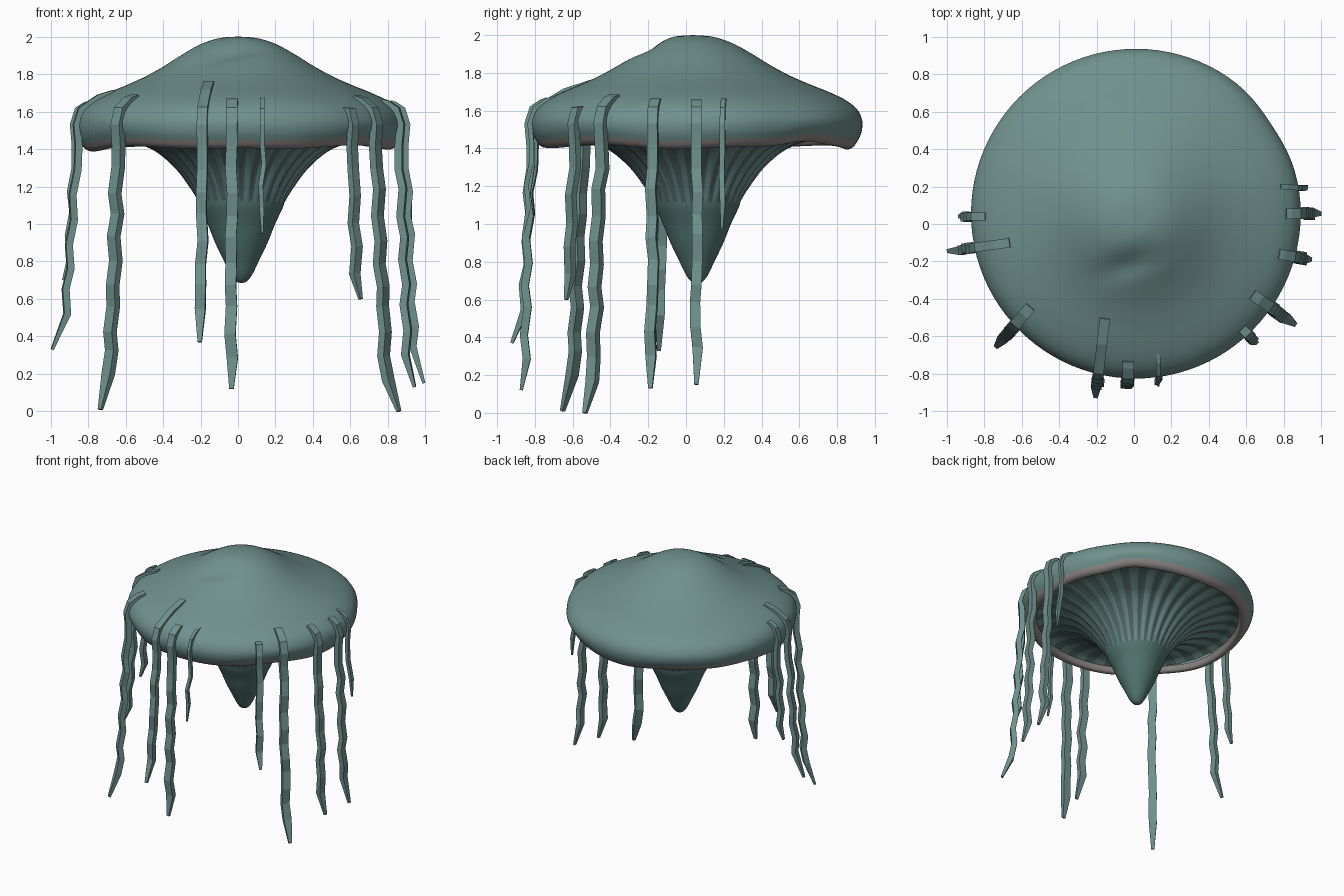
import bpy, math, random
from mathutils import Vector

if "Cube" in bpy.data.objects:
    bpy.data.objects.remove(bpy.data.objects["Cube"])

random.seed(4)
CX, CY = 0.01, 0.055


def material(name, rgb):
    m = bpy.data.materials.new(name)
    m.diffuse_color = (*rgb, 1)
    m.use_nodes = True
    m.node_tree.nodes["Principled BSDF"].inputs["Base Color"].default_value = m.diffuse_color
    return m


TEAL = material("teal", (0.16, 0.285, 0.27))
DARK = material("dark_teal", (0.085, 0.155, 0.145))
STEM = material("stem_green", (0.085, 0.18, 0.16))
PINK = material("rim_grey_pink", (0.28, 0.25, 0.25))


def make(name, verts, faces, mats, smooth, pick=None):
    me = bpy.data.meshes.new(name)
    me.from_pydata(verts, [], faces)
    for m in mats:
        me.materials.append(m)
    for i, p in enumerate(me.polygons):
        p.use_smooth = smooth
        if pick:
            p.material_index = pick(i)
    me.update()
    ob = bpy.data.objects.new(name, me)
    bpy.context.collection.objects.link(ob)
    return ob


def smooth_profile(pts, n=4):
    # Catmull-Rom through (radius, height) points
    out = []
    for i in range(len(pts) - 1):
        p = [Vector(pts[max(0, min(len(pts) - 1, i + k))]) for k in (-1, 0, 1, 2)]
        for j in range(n):
            t = j / n
            out.append(0.5 * (2 * p[1] + (p[2] - p[0]) * t
                       + (2 * p[0] - 5 * p[1] + 4 * p[2] - p[3]) * t * t
                       + (3 * p[1] - p[0] - 3 * p[2] + p[3]) * t ** 3))
    return out + [Vector(pts[-1])]


def lathe(name, prof, segs, shape, mats, pick=None):
    verts, faces = [], []
    for r, z in prof:
        for s in range(segs):
            verts.append(shape(max(r, 0.0005), z, 2 * math.pi * s / segs, s))
    for i in range(len(prof) - 1):
        for s in range(segs):
            a, b = i * segs + s, i * segs + (s + 1) % segs
            # profiles run from top to underside, this order faces outward
            faces.append((a, a + segs, b + segs, b))
    return make(name, verts, faces, mats, True, pick)


# Outline shared by cap and rim: a dented circle with a wavy lower edge
def outline(r, z, a, s):
    edge = min(1, r / 0.85)
    k = 1 - 0.016 * edge * math.exp(-((a - 0.58) / 0.22) ** 2)
    low = max(0, min(1, (1.58 - z) / 0.12))
    x, y = CX * edge + r * k * math.cos(a), 0.035 + (CY - 0.035) * edge + r * k * math.sin(a)
    z += low * (0.008 * math.sin(4 * a - 1.6) + 0.005 * math.sin(7 * a)
                + 0.025 * math.exp(-((a - 0.79) / 0.2) ** 2)
                - 0.012 * math.exp(-((a - 3.5) / 0.4) ** 2))
    # shallow hollow on the front of the crown
    z -= 0.03 * math.exp(-((y + 0.21 - 0.25 * x) / 0.075) ** 2 - ((x + 0.03) / 0.15) ** 2)
    return (x, y, z)


CAP = [(0, 2.0), (0.1, 1.992), (0.2, 1.96), (0.3, 1.905), (0.4, 1.842), (0.5, 1.787),
       (0.6, 1.742), (0.7, 1.701), (0.79, 1.657), (0.85, 1.608), (0.878, 1.55),
       (0.874, 1.495), (0.852, 1.45)]
lathe("cap", smooth_profile(CAP), 96, outline, [TEAL])

RIM = [(0.852, 1.45), (0.832, 1.422), (0.805, 1.408), (0.78, 1.415), (0.763, 1.45)]
lathe("rim_lip", smooth_profile(RIM), 96, outline, [PINK])

# Striped gill funnel under the cap
GILLS = [(0.772, 1.445), (0.72, 1.468), (0.65, 1.463), (0.55, 1.432), (0.45, 1.387),
         (0.35, 1.3), (0.275, 1.2), (0.225, 1.11)]
RIBS = 30


def gill_shape(r, z, a, s):
    fade = min(1, max(0, (z - 1.11) / 0.1)) * (1 if r < 0.7 else 0.2)
    d = (0.004 if s % 4 in (0, 1) else -0.004) * fade
    return (0.02 + (r + d) * math.cos(a), 0.058 + (r + d) * math.sin(a), z - d)


lathe("gills", smooth_profile(GILLS), RIBS * 4, gill_shape, [TEAL, DARK],
      lambda i: 0 if i % 4 in (0, 3) else 1)

# Pointed stem
STEM_P = [(0.235, 1.14), (0.222, 1.09), (0.18, 1.0), (0.14, 0.9), (0.092, 0.8),
          (0.058, 0.73), (0.028, 0.693), (0, 0.685)]
lathe("stem", smooth_profile(STEM_P), 48,
      lambda r, z, a, s: (0.018 + r * math.cos(a), 0.058 + r * math.sin(a), z), [STEM])


def cap_height(r):
    for (r0, z0), (r1, z1) in zip(CAP, CAP[1:]):
        if r0 <= r <= r1:
            return z0 + (z1 - z0) * (r - r0) / (r1 - r0)
    return 1.6


# Flat-sided tentacle: lies on the cap, bends over the edge, hangs in a zigzag
def tentacle(name, start, end, width):
    c = Vector((CX, CY))
    s, e = Vector(start) - c, Vector(end[:2]) - c
    r0, r1, ze = s.length, e.length, end[2]
    rm = (r0 + 0.85) / 2
    path = [(r0, cap_height(r0) - 0.008), (rm, cap_height(rm) + 0.006),
            (0.865, 1.61), (0.89, 1.53), (0.88, 1.42)]
    n = max(3, round((1.42 - ze) / 0.13))
    tip = 0.18 if ze < 0.5 else 0.13
    for i in range(1, n):
        t = i / (n - 1)
        path.append((0.885 + (r1 - 0.885) * 0.45 * t + (-1) ** i * 0.009,
                     1.42 + (ze + tip - 1.42) * t + random.uniform(-0.015, 0.015)))
    path.append((r1 - 0.008, ze))
    verts, faces = [], []
    last = len(path) - 1
    d = (e - s).normalized()
    out, side = Vector((d.x, d.y, 0)), Vector((-d.y, d.x, 0))
    for i, (r, z) in enumerate(path):
        t = (r - r0) / (r1 - r0)
        p, q = path[max(0, i - 1)], path[min(last, i + 1)]
        tan = Vector((q[0] - p[0], q[1] - p[1])).normalized()
        normal = out * -tan.y + Vector((0, 0, tan.x))
        k = 0.4 if i == last else 1
        w, h = width / 2 * k, (0.007 + width * 0.23) * k
        jig = random.uniform(-0.009, 0.009) if 4 < i < last else 0
        xy = c + s + (e - s) * t
        o = Vector((xy.x, xy.y, z)) + side * jig
        for a, b in ((1, 1), (-1, 1), (-1, -1), (1, -1)):
            verts.append(o + side * w * a + normal * h * b)
        if i:
            f = i * 4
            faces += [(f - 4 + j, f - 4 + (j + 1) % 4, f + (j + 1) % 4, f + j) for j in range(4)]
    faces += [(3, 2, 1, 0), tuple(range(last * 4, last * 4 + 4))]
    make(name, verts, faces, [TEAL], False)


TENTACLES = [((-0.79, 0.04), (-0.94, 0.04, 0.7), 0.045),
             ((-0.66, -0.10), (-1.0, -0.145, 0.33), 0.05),
             ((-0.55, -0.44), (-0.74, -0.66, 0.01), 0.06),
             ((-0.155, -0.5), (-0.205, -0.93, 0.37), 0.055),
             ((-0.03, -0.73), (-0.035, -0.88, 0.12), 0.06),
             ((0.13, -0.69), (0.13, -0.87, 0.95), 0.025),
             ((0.59, -0.57), (0.66, -0.64, 0.6), 0.05),
             ((0.63, -0.375), (0.865, -0.54, 0.0), 0.06),
             ((0.77, -0.16), (0.95, -0.19, 0.13), 0.055),
             ((0.81, 0.055), (1.0, 0.055, 0.15), 0.055),
             ((0.78, 0.2), (0.93, 0.19, 0.97), 0.028)]
for i, (a, b, w) in enumerate(TENTACLES, 1):
    tentacle(f"tentacle_{i}", a, b, w)
